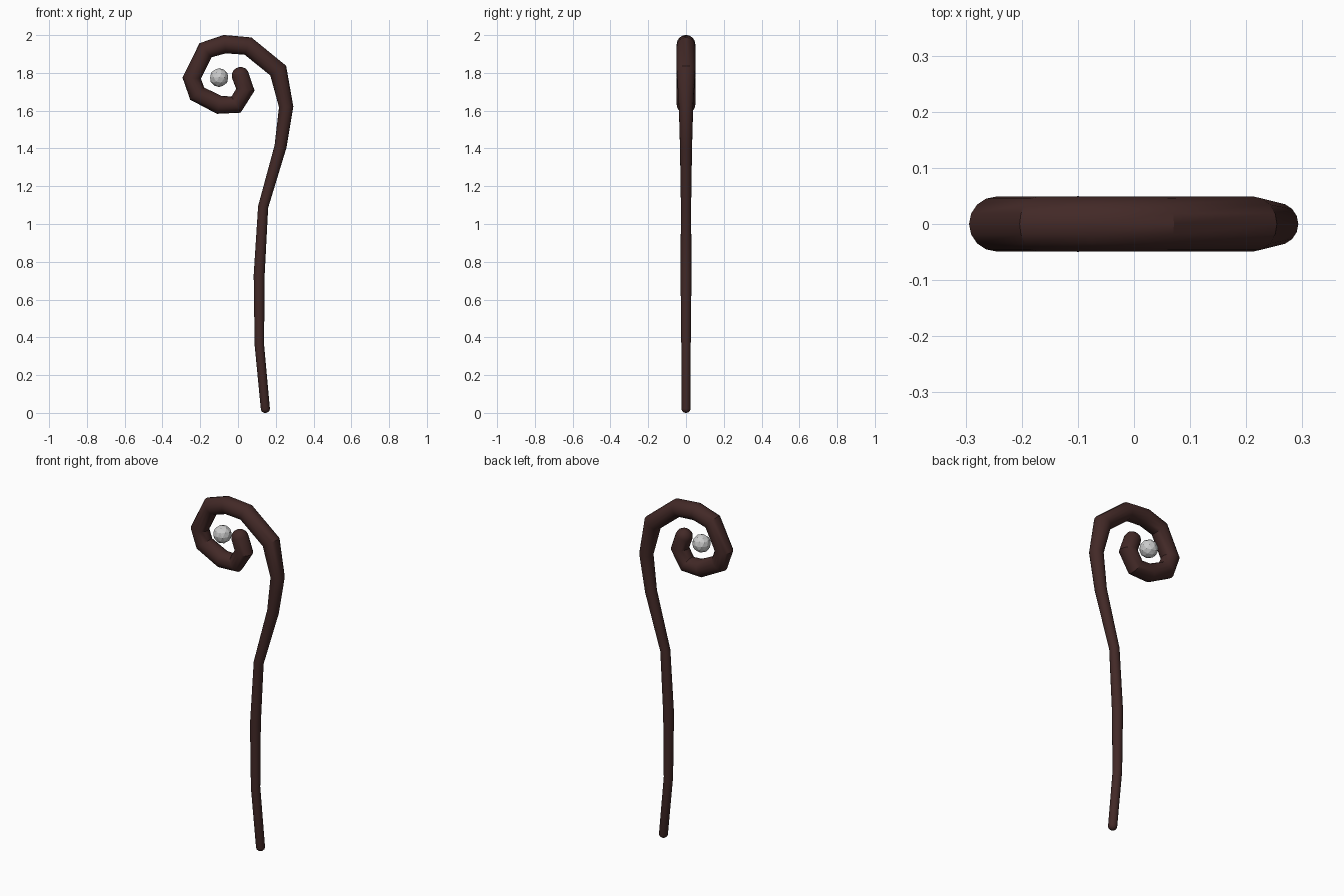
import bpy
from mathutils import Vector

if "Cube" in bpy.data.objects:
    bpy.data.objects.remove(bpy.data.objects["Cube"])

# Staff centreline from foot to curled tip: x, z, radius
path = [
    (0.145, 0.02, 0.024), (0.113, 0.36, 0.025), (0.112, 0.73, 0.029),
    (0.133, 1.09, 0.027), (0.225, 1.41, 0.032), (0.255, 1.62, 0.038),
    (0.213, 1.812, 0.049), (0.053, 1.942, 0.049), (-0.07, 1.952, 0.049),
    (-0.172, 1.92, 0.049), (-0.245, 1.772, 0.049), (-0.216, 1.69, 0.049),
    (-0.10, 1.631, 0.049), (-0.01, 1.632, 0.049), (0.039, 1.711, 0.049),
    (0.011, 1.79, 0.046),
]


def rounded_end(end, before, length):
    """Extra collinear points that round off one end of the staff."""
    p = Vector((end[0], end[1]))
    d = (p - Vector((before[0], before[1]))).normalized()
    return [(*(p + d * length * t), end[2] * s)
            for t, s in ((0.5, 0.86), (0.85, 0.53), (1.0, 0.15))]


foot = rounded_end(path[0], path[1], 0.02)[::-1]
tip = rounded_end(path[-1], path[-2], 0.04)
points = foot + path + tip

# Curled wooden staff
curve = bpy.data.curves.new("staff", "CURVE")
curve.dimensions = "3D"
curve.bevel_depth = 1.0
curve.bevel_resolution = 6
curve.use_fill_caps = True
spline = curve.splines.new("POLY")
spline.points.add(len(points) - 1)
for pt, (x, z, r) in zip(spline.points, points):
    pt.co = (x, 0, z, 1)
    pt.radius = r
staff = bpy.data.objects.new("staff", curve)
bpy.context.collection.objects.link(staff)
bpy.context.view_layer.objects.active = staff
staff.select_set(True)
bpy.ops.object.convert(target="MESH")
staff = bpy.context.object
staff.name = "staff"
bpy.ops.object.shade_smooth_by_angle(angle=0.52)

wood = bpy.data.materials.new("dark_wood")
wood.diffuse_color = (0.055, 0.022, 0.02, 1)
wood.use_nodes = True
wood.node_tree.nodes["Principled BSDF"].inputs["Base Color"].default_value = wood.diffuse_color
staff.data.materials.clear()
staff.data.materials.append(wood)

# Faceted orb held inside the curl
bpy.ops.mesh.primitive_ico_sphere_add(subdivisions=2, radius=0.05,
                                      location=(-0.1, 0, 1.775))
bpy.context.object.name = "orb"
